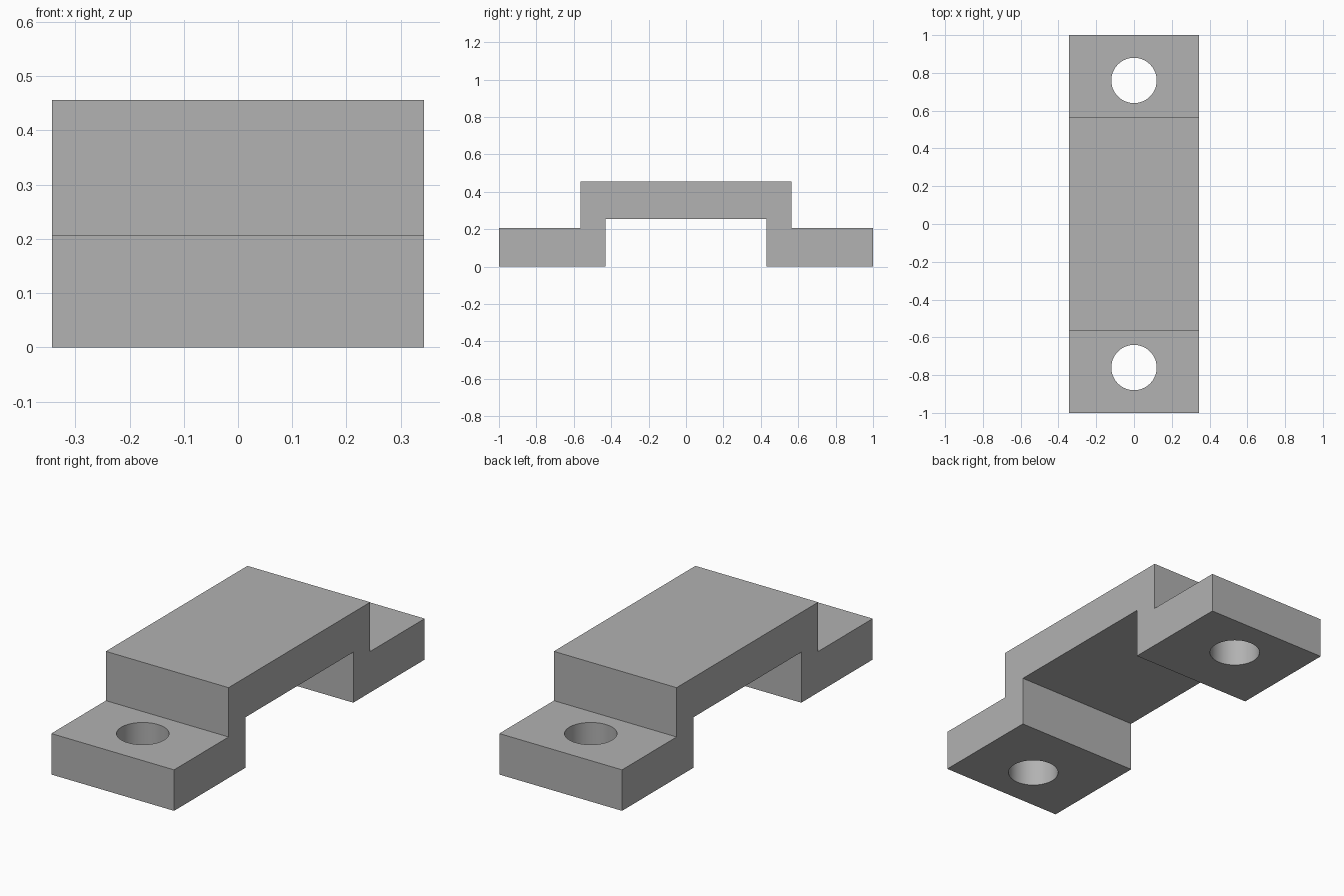
import bpy
import bmesh

cube = bpy.data.objects.get("Cube")
if cube:
    bpy.data.objects.remove(cube, do_unlink=True)

HALF_WIDTH = 0.343
HOLE_RADIUS = 0.12
HOLE_Y = 0.76

grey = bpy.data.materials.new("plain grey")
grey.use_nodes = True
colour = (0.445, 0.445, 0.445, 1)
grey.diffuse_color = colour
grey.node_tree.nodes["Principled BSDF"].inputs["Base Color"].default_value = colour

# Strap: half profile (y, z) mirrored, then extruded across x
half = [(0.43, 0), (1, 0), (1, 0.207), (0.565, 0.207), (0.565, 0.456)]
half.insert(0, (0.43, 0.255))
profile = half + [(-y, z) for y, z in reversed(half)]

bm = bmesh.new()
face = bm.faces.new([bm.verts.new((-HALF_WIDTH, y, z)) for y, z in profile])
extruded = bmesh.ops.extrude_face_region(bm, geom=[face])["geom"]
verts = [v for v in extruded if isinstance(v, bmesh.types.BMVert)]
bmesh.ops.translate(bm, verts=verts, vec=(2 * HALF_WIDTH, 0, 0))
bmesh.ops.recalc_face_normals(bm, faces=bm.faces)
mesh = bpy.data.meshes.new("strap_bracket")
bm.to_mesh(mesh)
bm.free()
mesh.materials.append(grey)
bracket = bpy.data.objects.new("strap_bracket", mesh)
bpy.context.collection.objects.link(bracket)

# Bolt hole through each foot
for side in (-1, 1):
    bpy.ops.mesh.primitive_cylinder_add(vertices=64, radius=HOLE_RADIUS, depth=1,
                                        location=(0, side * HOLE_Y, 0))
    cutter = bpy.context.object
    cutter.name = "hole_cutter"
    cutter.hide_render = True
    cutter.data.materials.append(grey)
    cut = bracket.modifiers.new("bolt_hole", 'BOOLEAN')
    cut.operation = 'DIFFERENCE'
    cut.solver = 'EXACT'
    cut.object = cutter
    bpy.context.view_layer.objects.active = bracket
    bpy.ops.object.modifier_apply(modifier=cut.name)
    bpy.data.objects.remove(cutter, do_unlink=True)

# Smooth hole walls, sharp edges elsewhere
bpy.ops.object.select_all(action='DESELECT')
bracket.select_set(True)
bpy.context.view_layer.objects.active = bracket
bpy.ops.object.shade_smooth_by_angle()
